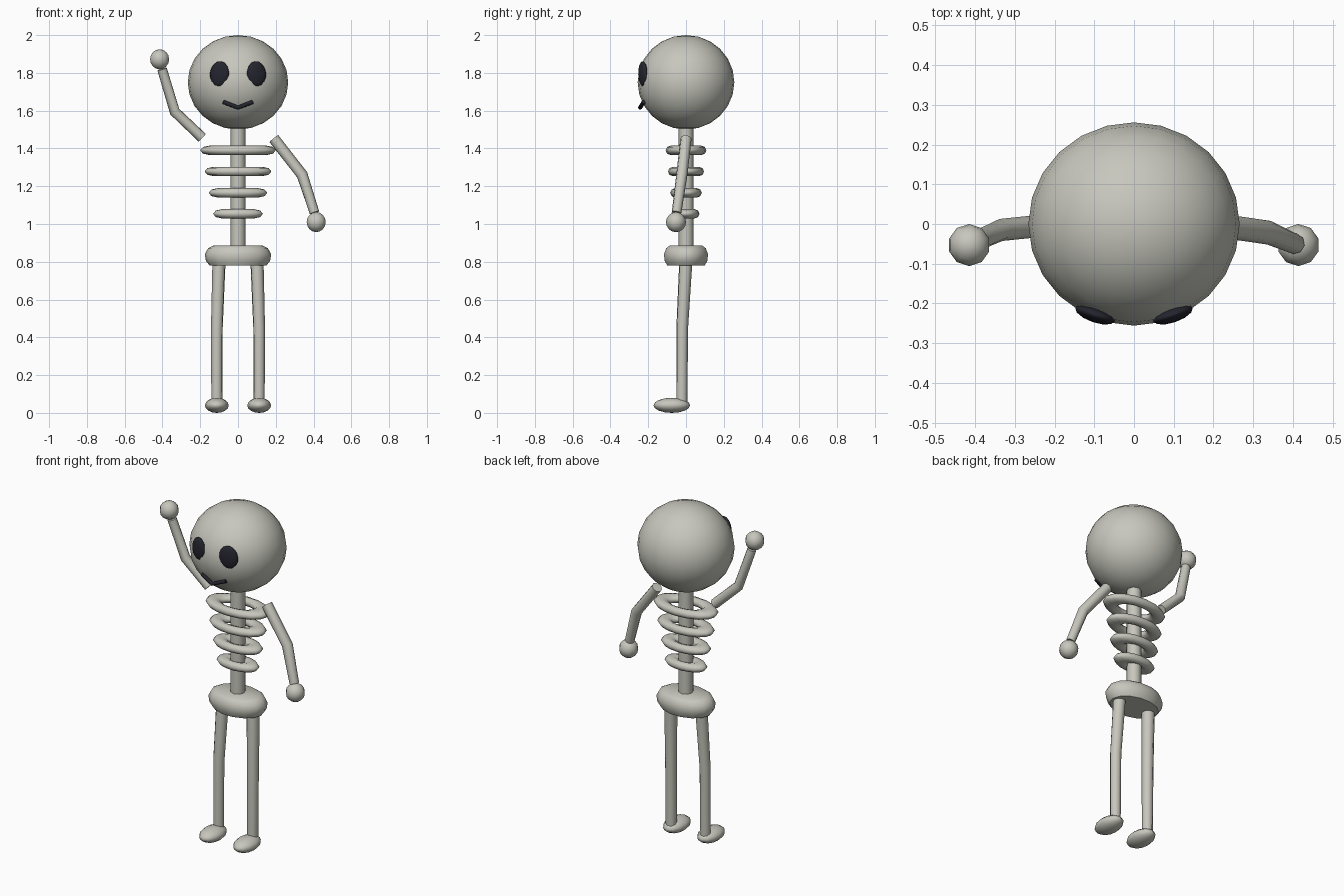
import bpy, bmesh, math
from mathutils import Matrix

if "Cube" in bpy.data.objects:
    bpy.data.objects.remove(bpy.data.objects["Cube"])


def material(name, rgb):
    m = bpy.data.materials.new(name)
    m.diffuse_color = (*rgb, 1)
    m.use_nodes = True
    m.node_tree.nodes["Principled BSDF"].inputs["Base Color"].default_value = m.diffuse_color
    return m


BONE = material("bone", (0.57, 0.57, 0.51))
DARK = material("dark", (0.018, 0.018, 0.028))


def finish(ob, mat, angle=60):
    ob.data.materials.clear()
    ob.data.materials.append(mat)
    bpy.ops.object.select_all(action='DESELECT')
    ob.select_set(True)
    bpy.context.view_layer.objects.active = ob
    bpy.ops.object.shade_smooth_by_angle(angle=math.radians(angle))
    return ob


def ellipsoid(name, loc, radii, mat, seg=12, rings=8, rot=(0, 0, 0)):
    bpy.ops.mesh.primitive_uv_sphere_add(segments=seg, ring_count=rings, radius=1,
                                         location=loc, rotation=rot)
    ob = bpy.context.object
    ob.name = name
    ob.scale = radii
    return finish(ob, mat)


def tube(name, pts, radii, mat):
    """Eight-sided capped tube along a path."""
    cu = bpy.data.curves.new(name, 'CURVE')
    cu.dimensions = '3D'
    cu.bevel_depth = 1
    cu.bevel_resolution = 2
    cu.use_fill_caps = True
    sp = cu.splines.new('POLY')
    sp.points.add(len(pts) - 1)
    for p, co, r in zip(sp.points, pts, radii):
        p.co = (*co, 1)
        p.radius = r
    ob = bpy.data.objects.new(name, cu)
    bpy.context.collection.objects.link(ob)
    bpy.ops.object.select_all(action='DESELECT')
    ob.select_set(True)
    bpy.context.view_layer.objects.active = ob
    bpy.ops.object.convert(target='MESH')
    return finish(bpy.context.object, mat)


def lathe(name, profile, seg, scale_y, mat):
    """Closed stack of rings given as (radius, z)."""
    bm = bmesh.new()
    rings = [[bm.verts.new((r * math.cos(2 * math.pi * i / seg),
                            r * scale_y * math.sin(2 * math.pi * i / seg), z))
              for i in range(seg)] for r, z in profile]
    for a, b in zip(rings, rings[1:]):
        for i in range(seg):
            j = (i + 1) % seg
            bm.faces.new((a[i], a[j], b[j], b[i]))
    bm.faces.new(rings[0][::-1])
    bm.faces.new(rings[-1])
    bmesh.ops.recalc_face_normals(bm, faces=bm.faces)
    me = bpy.data.meshes.new(name)
    bm.to_mesh(me)
    bm.free()
    ob = bpy.data.objects.new(name, me)
    bpy.context.collection.objects.link(ob)
    return finish(ob, mat, 50)


# Head and face
ellipsoid("head", (0, 0, 1.75), (0.266, 0.256, 0.25), BONE, 24, 12)
for side, s in (("left", -1), ("right", 1)):
    ellipsoid(side + "_eye", (s * 0.098, -0.228, 1.795), (0.053, 0.02, 0.067), DARK,
              rot=(0, -s * 0.12, s * 0.33))
tube("mouth", [(-0.078, -0.224, 1.646), (0, -0.243, 1.616), (0.078, -0.224, 1.646)],
     [0.011] * 3, DARK)

# Spine, ribs and pelvis
tube("spine", [(0, 0, 0.84), (0, 0, 1.53)], [0.04, 0.04], BONE)
for i, (z, w) in enumerate(((1.39, 0.2), (1.278, 0.177), (1.165, 0.155), (1.054, 0.132))):
    bpy.ops.mesh.primitive_torus_add(major_segments=16, minor_segments=8,
                                     major_radius=w - 0.05, minor_radius=0.05,
                                     location=(0, 0, z))
    rib = bpy.context.object
    rib.name = f"rib_{i + 1}"
    rib.scale = (1, 0.54, 0.5)
    finish(rib, BONE)
lathe("pelvis", [(0.15, 0.78), (0.17, 0.805), (0.176, 0.84), (0.158, 0.872),
                 (0.13, 0.886)], 14, 0.68, BONE)

# Legs and feet
for side, s in (("left", -1), ("right", 1)):
    tube(side + "_leg", [(s * 0.1, 0, 0.82), (s * 0.112, -0.02, 0.45),
                         (s * 0.112, -0.022, 0.05)], [0.036, 0.032, 0.03], BONE)
    ellipsoid(side + "_foot", (s * 0.112, -0.075, 0.04), (0.063, 0.097, 0.04), BONE, 12, 8)

# Raised arm and lowered arm with round hands
tube("raised_arm", [(-0.19, 0, 1.457), (-0.335, -0.015, 1.595), (-0.402, -0.045, 1.82)],
     [0.028, 0.028, 0.026], BONE)
ellipsoid("raised_hand", (-0.415, -0.053, 1.872), (0.053,) * 3, BONE, 10, 8)
tube("lowered_arm", [(0.19, 0, 1.452), (0.34, -0.022, 1.26), (0.405, -0.05, 1.06)],
     [0.03, 0.03, 0.026], BONE)
ellipsoid("lowered_hand", (0.414, -0.053, 1.01), (0.053,) * 3, BONE, 10, 8)
